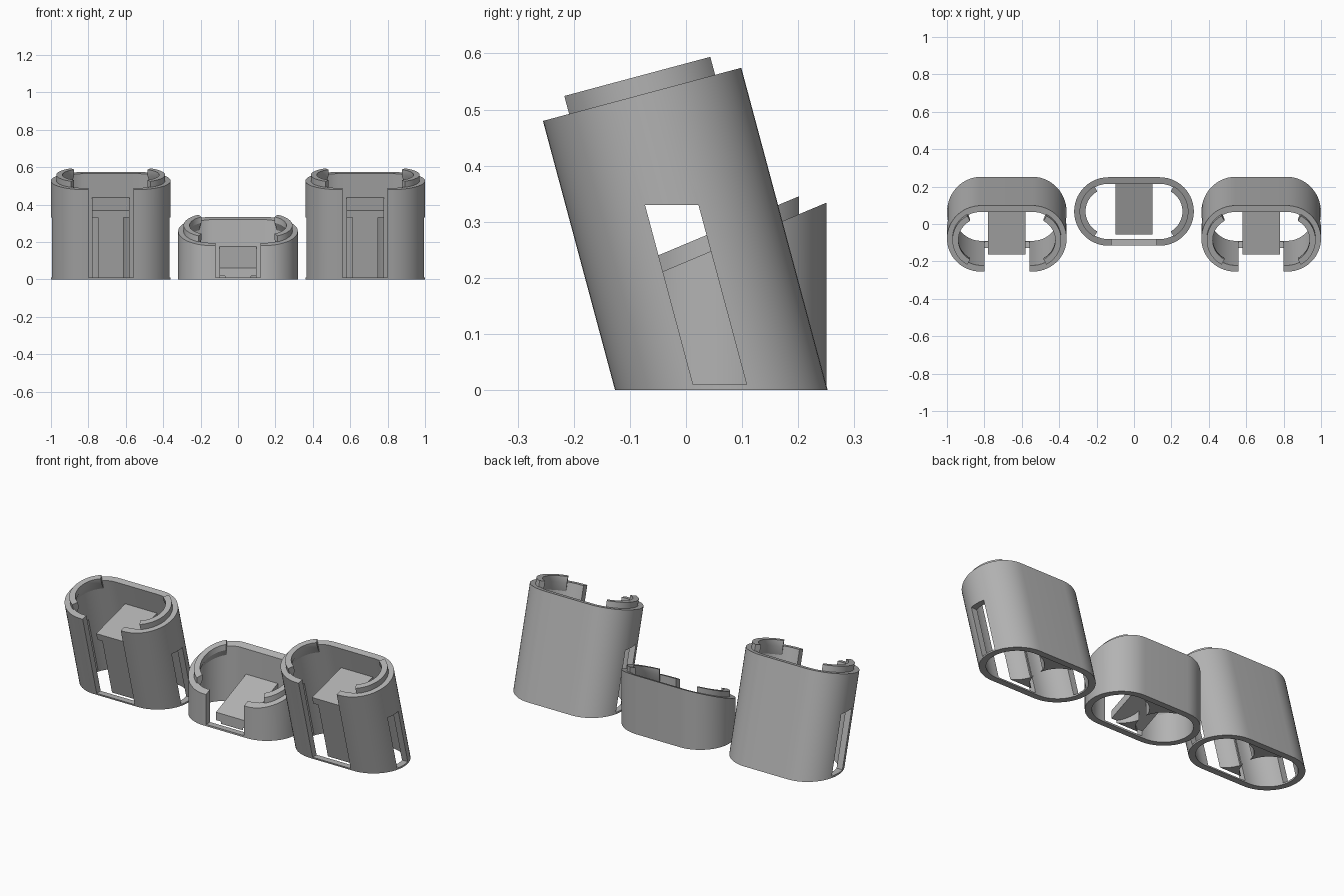
import bpy, bmesh, math

if "Cube" in bpy.data.objects:
    bpy.data.objects.remove(bpy.data.objects["Cube"], do_unlink=True)

grey = bpy.data.materials.new("warm_grey")
grey.use_nodes = True
COLOUR = (0.45, 0.45, 0.45, 1)
grey.diffuse_color = COLOUR
grey.node_tree.nodes["Principled BSDF"].inputs["Base Color"].default_value = COLOUR

HALF = 0.137          # half length of the straight sides
LEAN = math.radians(15)


def stadium(r, n=28):
    pts = []
    for side, start in ((1, -math.pi / 2), (-1, math.pi / 2)):
        for i in range(n + 1):
            a = start + math.pi * i / n
            pts.append((side * HALF + r * math.cos(a), r * math.sin(a)))
    return pts


def circle(cx, r, n=48):
    return [(cx + r * math.cos(2 * math.pi * i / n), r * math.sin(2 * math.pi * i / n))
            for i in range(n)]


def rect(x, y0, y1):
    return [(-x, y0), (x, y0), (x, y1), (-x, y1)]


def finish(name, bm):
    bmesh.ops.recalc_face_normals(bm, faces=bm.faces[:])
    mesh = bpy.data.meshes.new(name)
    bm.to_mesh(mesh)
    bm.free()
    mesh.materials.append(grey)
    ob = bpy.data.objects.new(name, mesh)
    bpy.context.collection.objects.link(ob)
    return ob


def select(ob):
    bpy.ops.object.select_all(action='DESELECT')
    ob.select_set(True)
    bpy.context.view_layer.objects.active = ob


def smooth(ob):
    select(ob)
    bpy.ops.object.shade_smooth_by_angle(angle=math.radians(30))


def cut(ob, cutters):
    select(ob)
    for c in cutters:
        mod = ob.modifiers.new("cut", 'BOOLEAN')
        mod.operation, mod.solver, mod.object = 'DIFFERENCE', 'EXACT', c
        bpy.ops.object.modifier_apply(modifier=mod.name)
    for c in cutters:
        bpy.data.objects.remove(c, do_unlink=True)
    smooth(ob)


class Holder:
    """An oval sleeve with a sloped rim, an inner block and two rim lips."""

    def __init__(self, name, cx, cy, lean, rim, slope, block_top, windows):
        self.name, self.cx, self.cy = name, cx, cy
        self.shear, self.stretch = math.tan(lean), 1 / math.cos(lean)
        self.rim, self.slope = rim, slope
        self.build(block_top, windows)

    def place(self, x, v, z):
        return (self.cx + x, self.cy + v * self.stretch - self.shear * z, z)

    def prism(self, name, outline, low, high, slope=0.0):
        bm = bmesh.new()
        bottom = [bm.verts.new(self.place(x, v, low)) for x, v in outline]
        top = [bm.verts.new(self.place(x, v, high + slope * v)) for x, v in outline]
        n = len(outline)
        bm.faces.new(bottom[::-1])
        bm.faces.new(top)
        for i in range(n):
            j = (i + 1) % n
            bm.faces.new((bottom[i], bottom[j], top[j], top[i]))
        return finish(f"{self.name}_{name}", bm)

    def window(self):
        return self.prism("window_cutter", rect(0.5, -0.046, 0.046), 0.01, 0.33)

    def lip(self, side):
        # tapered ledge swept round one rounded end
        profile = [(0.154, 0.032), (0.122, 0.032), (0.122, 0.0), (0.154, -0.06)]
        bm, rings, n = bmesh.new(), [], 28
        for i in range(n + 1):
            a = math.radians(-61 + 122 * i / n)
            ring = []
            for r, dz in profile:
                v = r * math.sin(a)
                x = side * (HALF + r * math.cos(a))
                ring.append(bm.verts.new(self.place(x, v, self.rim + self.slope * v + dz)))
            rings.append(ring)
        for a, b in zip(rings, rings[1:]):
            for k in range(4):
                m = (k + 1) % 4
                bm.faces.new((a[k], a[m], b[m], b[k]))
        bm.faces.new(rings[0])
        bm.faces.new(rings[-1][::-1])
        smooth(finish(f"{self.name}_{'left' if side > 0 else 'right'}_lip", bm))

    def build(self, block_top, windows):
        # outer sleeve with front slot
        shell = self.prism("sleeve", stadium(0.183), 0, self.rim, self.slope)
        cutters = [self.prism("bore_cutter", stadium(0.148), -0.1, 1),
                   self.prism("slot_cutter", rect(0.12, -0.3, -0.08), 0.01, 1)]
        if windows:
            cutters.append(self.window())
        cut(shell, cutters)

        # inner block with two round wells open below
        block = self.prism("block", rect(0.1, -0.122, 0.152), 0.004, block_top, self.slope)
        well_top, well_slope = (0.33, 0) if windows else (block_top - 0.045, self.slope)
        cutters = [self.prism("well_cutter", circle(s * HALF, 0.14), -0.1, well_top, well_slope)
                   for s in (-1, 1)]
        if windows:
            cutters.append(self.window())
        cut(block, cutters)

        for side in (-1, 1):
            self.lip(side)


for name, x in (("right_holder", -0.68), ("left_holder", 0.68)):
    Holder(name, x, 0.063, LEAN, 0.527, math.sin(LEAN), 0.40, True)
Holder("middle_holder", 0, 0.067, 0, 0.257, 0.42, 0.113, False)
